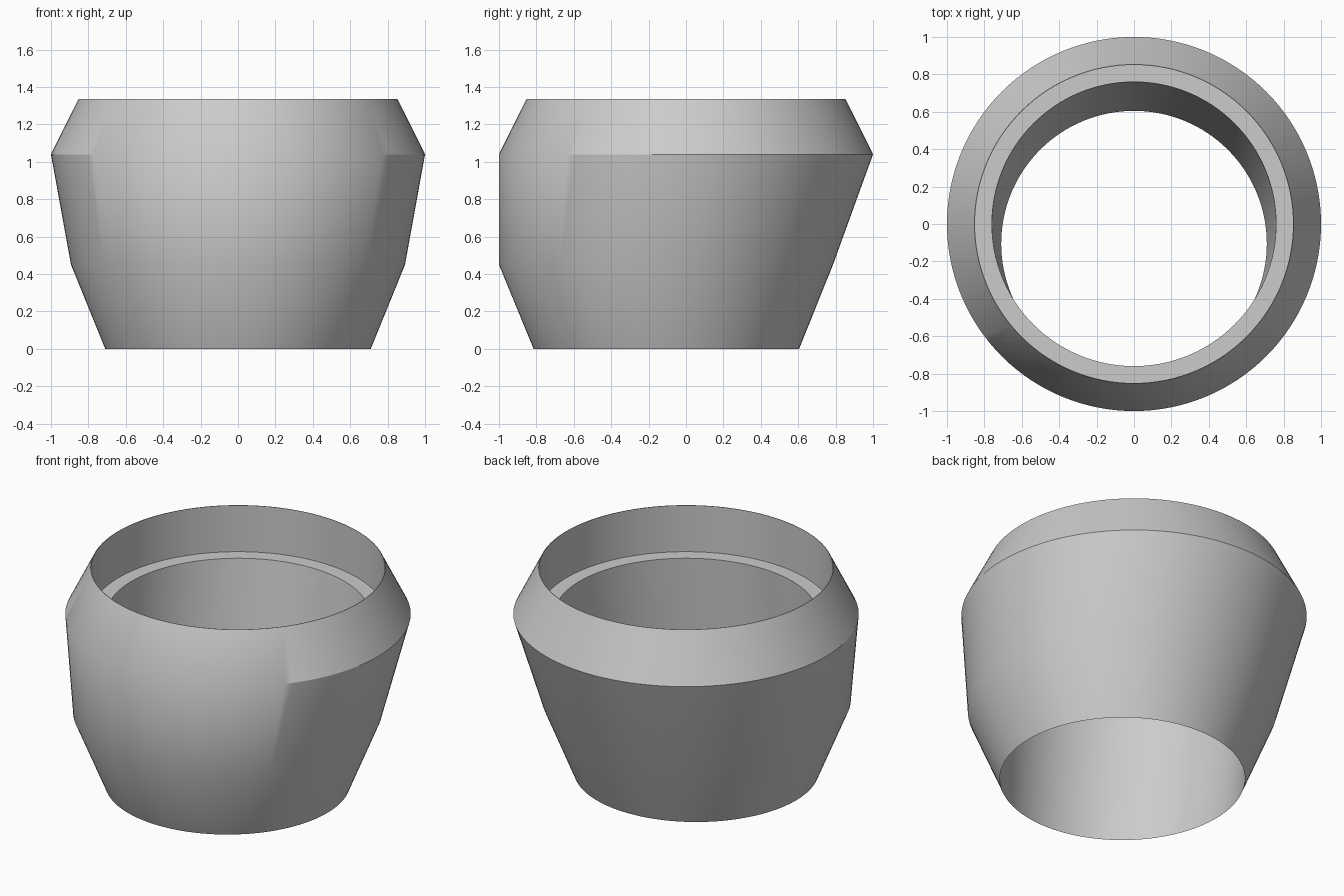
import bpy, bmesh
from math import cos, sin, tau, radians

cube = bpy.data.objects.get("Cube")
if cube:
    bpy.data.objects.remove(cube, do_unlink=True)

SEGMENTS = 128

# Plain grey for the whole body
grey = bpy.data.materials.new("plain grey")
grey.use_nodes = True
colour = (0.6, 0.6, 0.6, 1)
grey.diffuse_color = colour
grey.node_tree.nodes["Principled BSDF"].inputs["Base Color"].default_value = colour

# Circular sections as (radius, y centre, height), running round the closed wall
sections = [
    (0.71, -0.105, 0.0),     # knife-edged foot
    (0.893, -0.107, 0.45),   # lower bend
    (1.0, 0.0, 1.04),        # widest shoulder
    (0.853, 0.0, 1.336),     # thin top rim
    (0.85, 0.0, 1.336),
    (0.85, 0.0, 1.04),       # recess down to the ledge
    (0.76, 0.0, 1.04),       # ledge inner edge
]


def add_ring(bm, radius, y, z):
    angles = [tau * i / SEGMENTS for i in range(SEGMENTS)]
    return [bm.verts.new((radius * cos(a), y + radius * sin(a), z)) for a in angles]


# Loft each section to the next, the last back to the first
bm = bmesh.new()
rings = [add_ring(bm, *s) for s in sections]
for k, low in enumerate(rings):
    high = rings[(k + 1) % len(rings)]
    for i in range(SEGMENTS):
        j = (i + 1) % SEGMENTS
        bm.faces.new((low[i], low[j], high[j], high[i]))
bmesh.ops.recalc_face_normals(bm, faces=bm.faces)

mesh = bpy.data.meshes.new("tapered_collar")
bm.to_mesh(mesh)
bm.free()
mesh.materials.append(grey)
collar = bpy.data.objects.new("tapered_collar", mesh)
bpy.context.collection.objects.link(collar)

# Smooth walls with crisp rims
bpy.ops.object.select_all(action="DESELECT")
collar.select_set(True)
bpy.context.view_layer.objects.active = collar
bpy.ops.object.shade_smooth_by_angle(angle=radians(30))
